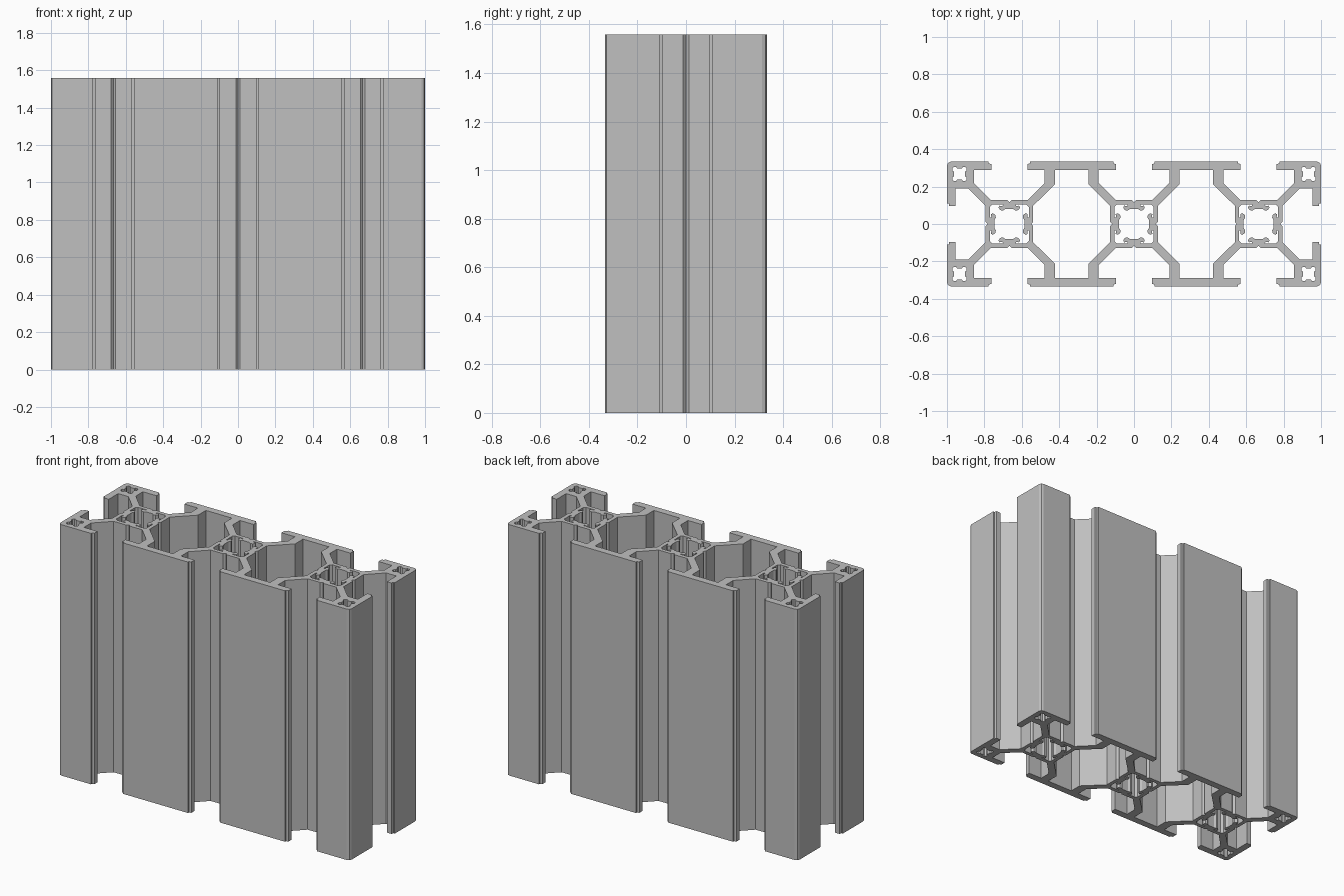
import bpy
import bmesh

cube = bpy.data.objects.get("Cube")
if cube:
    bpy.data.objects.remove(cube, do_unlink=True)

PITCH = 2 / 3        # distance between neighbouring cores
HEIGHT = 1.558
EDGE = 0.333         # half depth of the profile
LIP = 0.289          # inner face of the slot lips
CORE = 0.128         # half width of each core
FLOOR = 0.116        # bottom of the small centring groove
GROOVE = 0.012
ARM = 0.098          # where the diagonal arms leave the core


def closed(points):
    """Drop repeated neighbours so a mirrored path becomes one clean loop."""
    loop = []
    for p in points:
        if not loop or max(abs(p[0] - loop[-1][0]), abs(p[1] - loop[-1][1])) > 1e-5:
            loop.append(p)
    if max(abs(loop[0][0] - loop[-1][0]), abs(loop[0][1] - loop[-1][1])) < 1e-5:
        loop.pop()
    return loop


def four_way(quarter):
    """Mirror a path running from the y axis to the x axis into a loop."""
    half = quarter + [(x, -y) for x, y in reversed(quarter)]
    return closed(half + [(-x, y) for x, y in reversed(half)])


def quarter_turns(side):
    """Repeat the path of the upper side on all four sides."""
    loop = []
    for _ in range(4):
        loop += side
        side = [(y, -x) for x, y in side]
    return closed(loop)


def shift(loop, dx, dy=0.0):
    return [(x + dx, y + dy) for x, y in loop]


# Half of one T-slot, from the groove in its floor up to the outer lip
slot = [(0, FLOOR), (GROOVE, CORE), (ARM, CORE), (0.189, 0.219), (0.189, LIP),
        (0.096, LIP), (0.096, 0.321), (0.11, 0.323), (0.11, EDGE)]
slot_left = [(-x, y) for x, y in reversed(slot)]
slot_side = [(y, x) for x, y in reversed(slot)]

# Outer outline: centre slot, outer slot, rounded corner, end slot
outline = four_way(slot + shift(slot_left, PITCH) + shift(slot, PITCH)
                   + [(0.98, EDGE), (0.994, 0.327), (1.0, 0.313)]
                   + shift(slot_side, PITCH))

# Large eight-sided chamber between two cores
mid = PITCH / 2
chamber = four_way([(0, LIP), (mid - 0.244, LIP), (mid - 0.244, 0.212),
                    (mid - CORE, ARM), (mid - CORE, GROOVE), (mid - FLOOR, 0)])

# Screw channel in each core, with a hooked rib on every side
rib = [(0.034, 0.104), (0.036, 0.096), (0.052, 0.098), (0.058, 0.088),
       (0.048, 0.074), (0.034, 0.072), (0.022, 0.08)]
channel = quarter_turns([(-0.092, 0.104)] + [(-x, y) for x, y in rib]
                        + list(reversed(rib)) + [(0.092, 0.104)])

# Small pinched hole in each corner block
corner_hole = quarter_turns([(-0.038, 0.03), (-0.03, 0.038), (-0.018, 0.038),
                             (-0.013, 0.029), (0.013, 0.029), (0.018, 0.038),
                             (0.03, 0.038)])

holes = [shift(chamber, s * mid) for s in (-1, 1)]
holes += [shift(channel, s * PITCH) for s in (-1, 0, 1)]
holes += [shift(corner_hole, sx * 0.933, sy * 0.267) for sx in (-1, 1) for sy in (-1, 1)]

# Filled profile, extruded to full height
curve = bpy.data.curves.new("slotted_profile", "CURVE")
curve.dimensions = "2D"
curve.fill_mode = "BOTH"
curve.extrude = HEIGHT / 2
for loop in [outline] + [list(reversed(h)) for h in holes]:
    spline = curve.splines.new("POLY")
    spline.points.add(len(loop) - 1)
    for point, (x, y) in zip(spline.points, loop):
        point.co = (x, y, 0, 1)
    spline.use_cyclic_u = True

rail = bpy.data.objects.new("slotted_rail", curve)
bpy.context.collection.objects.link(rail)
bpy.ops.object.select_all(action="DESELECT")
rail.select_set(True)
bpy.context.view_layer.objects.active = rail
bpy.ops.object.convert(target="MESH")
rail = bpy.context.view_layer.objects.active

# Weld caps to walls and stand the rail on the floor
bm = bmesh.new()
bm.from_mesh(rail.data)
bmesh.ops.remove_doubles(bm, verts=bm.verts, dist=0.0003)
bmesh.ops.recalc_face_normals(bm, faces=bm.faces)
bmesh.ops.translate(bm, verts=bm.verts, vec=(0, 0, HEIGHT / 2))
for face in bm.faces:
    face.smooth = False
bm.to_mesh(rail.data)
bm.free()

# Plain aluminium
metal = bpy.data.materials.new("aluminium_grey")
metal.use_nodes = True
colour = (0.527, 0.527, 0.527, 1)
metal.diffuse_color = colour
metal.node_tree.nodes["Principled BSDF"].inputs["Base Color"].default_value = colour
rail.data.materials.clear()
rail.data.materials.append(metal)
